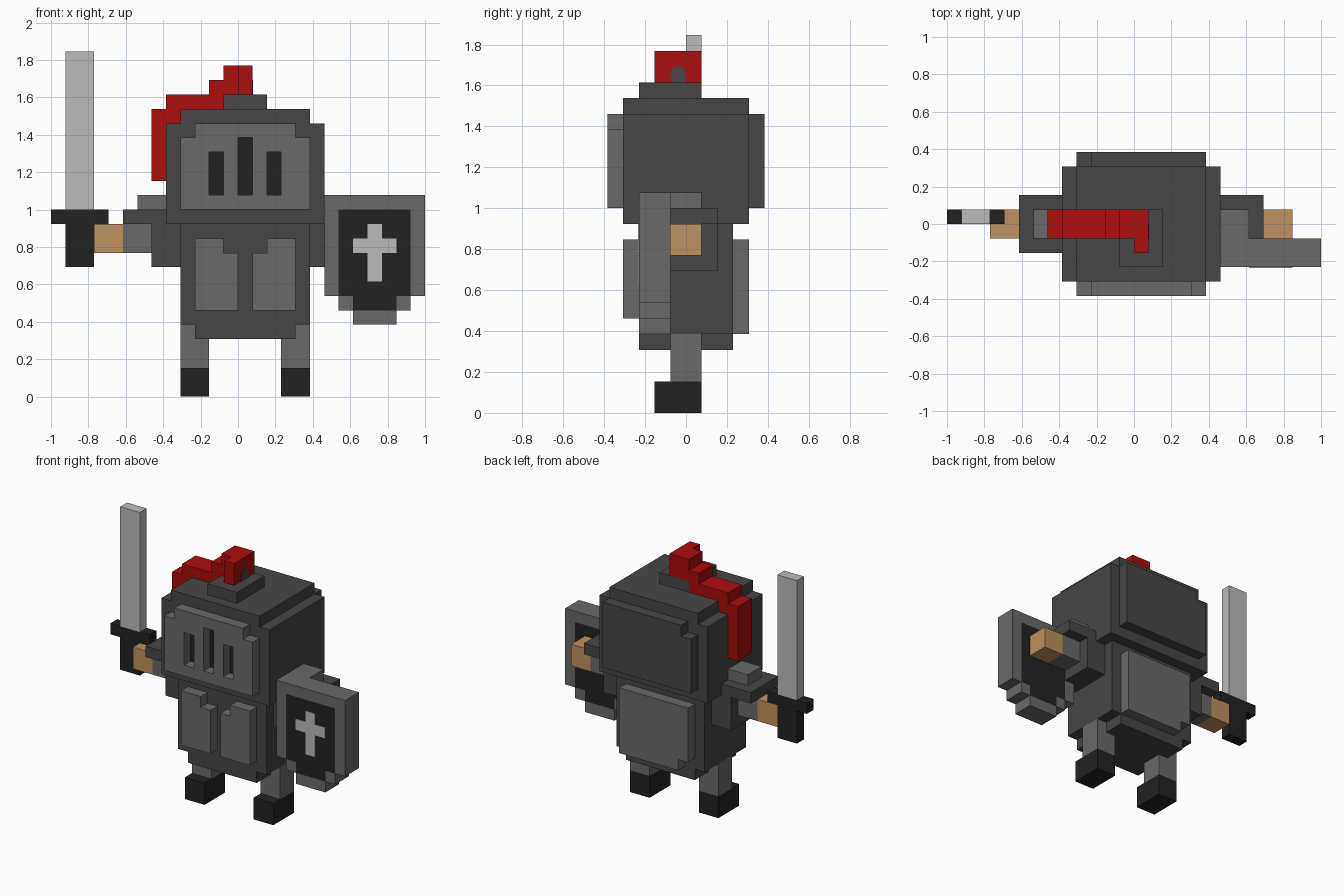
import bpy, bmesh, math
from itertools import product

old = bpy.data.objects.get("Cube")
if old:
    bpy.data.objects.remove(old)

U = 1 / 13  # one block


def material(name, r, g, b):
    m = bpy.data.materials.new(name)
    m.use_nodes = True
    m.diffuse_color = (r, g, b, 1)
    m.node_tree.nodes["Principled BSDF"].inputs["Base Color"].default_value = (r, g, b, 1)
    return m


DARK = material("dark steel", .061, .061, .061)
STEEL = material("steel", .144, .144, .144)
BLACK = material("black", .016, .016, .016)
BLADE = material("bright metal", .497, .497, .497)
RED = material("red", .413, .004, .004)
SKIN = material("skin", .509, .287, .117)


def finish(name, bm, mat):
    mesh = bpy.data.meshes.new(name)
    bm.to_mesh(mesh)
    bm.free()
    mesh.materials.append(mat)
    ob = bpy.data.objects.new(name, mesh)
    bpy.context.collection.objects.link(ob)
    return ob


def cells(boxes):
    return {c for x0, x1, y0, y1, z0, z1 in boxes
            for c in product(range(x0, x1), range(y0, y1), range(z0, z1))}


def blocks(name, mat, *boxes, cut=()):
    """Outer skin of a union of boxes (x0, x1, y0, y1, z0, z1) in block units."""
    solid = cells(boxes) - cells(cut)
    bm = bmesh.new()
    verts = {}

    def vert(p):
        if p not in verts:
            verts[p] = bm.verts.new([k * U for k in p])
        return verts[p]

    for c in solid:
        for axis in range(3):
            for side in (0, 1):
                n = list(c)
                n[axis] += side * 2 - 1
                if tuple(n) in solid:
                    continue
                loop = []
                for a, b in ((0, 0), (1, 0), (1, 1), (0, 1)):
                    p = list(c)
                    p[axis] += side
                    p[(axis + 1) % 3] += a
                    p[(axis + 2) % 3] += b
                    loop.append(vert(tuple(p)))
                bm.faces.new(loop if side else loop[::-1])
    bmesh.ops.dissolve_limit(bm, angle_limit=0.01, verts=bm.verts, edges=bm.edges)
    return finish(name, bm, mat)


def plate(name, mat, x0, x1, z0, z1, y):
    """Thin painted plate standing just in front of the plane y."""
    bm = bmesh.new()
    bmesh.ops.create_cube(bm, size=1)
    for v in bm.verts:
        v.co = (U * (x0 + x1) / 2 + v.co.x * U * (x1 - x0),
                U * y - .002 + v.co.y * .004,
                U * (z0 + z1) / 2 + v.co.z * U * (z1 - z0))
    return finish(name, bm, mat)


def mirrored(box):
    """The body is symmetric about the middle of a block, x = 0.5."""
    return (1 - box[1], 1 - box[0]) + tuple(box[2:])


# Helmet with a slotted visor and a back panel
blocks("helmet", DARK, (-5, 6, -4, 4, 12, 19), (-4, 5, -4, 4, 19, 20))
blocks("helmet_back_panel", DARK, (-4, 5, 4, 5, 13, 18), (-3, 5, 4, 5, 18, 19))
blocks("crest_base", DARK, (-1, 2, -3, 1, 20, 21))
slits = [(-2, -1, -5, -4, 14, 17), (0, 1, -5, -4, 14, 18), (2, 3, -5, -4, 14, 17)]
blocks("visor", STEEL, (-4, 5, -5, -4, 13, 18), (-3, 4, -5, -4, 18, 19), cut=slits)
for x0, x1, _, _, z0, z1 in slits:
    plate("eye_slit", BLACK, x0, x1, z0, z1, -4)

# Plume sweeping down over one side
blocks("plume", RED,
       (-6, -5, -1, 1, 15, 20), (-5, -4, -1, 1, 19, 20), (-5, -1, -1, 1, 20, 21),
       (-2, 1, -1, 1, 21, 22), (-1, 1, -1, 1, 22, 23), (0, 1, -2, -1, 21, 23))
bm = bmesh.new()
outline = [(-1, 21), (0, 21)]
outline += [(-.5 + .5 * math.cos(t * math.pi / 8), 21.5 + .5 * math.sin(t * math.pi / 8))
            for t in range(9)]
arch = bm.faces.new([bm.verts.new((U + .004, y * U, z * U)) for y, z in outline])
bmesh.ops.extrude_face_region(bm, geom=[arch])
for v in arch.verts:
    v.co.x = U
bmesh.ops.recalc_face_normals(bm, faces=bm.faces)
finish("plume_socket", bm, DARK)

# Body armour
blocks("torso", DARK, (-4, 5, -3, 3, 5, 12), (-3, 4, -3, 3, 4, 5))
blocks("back_plate", STEEL, (-3, 4, 3, 4, 6, 11), (-2, 4, 3, 4, 5, 6))

# Paired parts
for side, place in (("right", tuple), ("left", mirrored)):
    blocks(side + "_chest_plate", STEEL, place((-3, 0, -4, -3, 6, 11)),
           cut=[(-1, 2, -4, -3, 10, 11)])
    blocks(side + "_leg", STEEL, place((-4, -2, -1, 1, 2, 5)))
    blocks(side + "_boot", BLACK, place((-4, -2, -2, 1, 0, 2)))
    blocks(side + "_shoulder", DARK, place((-8, -5, -2, 2, 12, 13)),
           place((-6, -4, -2, 2, 9, 12)))
    blocks(side + "_shoulder_cap", STEEL, place((-7, -5, -1, 1, 13, 14)))
    blocks(side + "_arm", STEEL, place((-8, -6, -1, 1, 10, 12)))
    blocks(side + "_hand", SKIN, place((-10, -8, -1, 1, 10, 12)))

# Sword
blocks("sword_blade", BLADE, (-12, -10, 0, 1, 13, 24))
blocks("sword_hilt", BLACK, (-13, -9, 0, 1, 12, 13), (-12, -10, 0, 1, 9, 12))

# Shield with a black field and a pale cross
field = [(7, 12, -3, -1, 7, 13), (8, 11, -3, -1, 6, 7)]
blocks("shield_rim", STEEL, (6, 13, -3, -1, 7, 14), (7, 12, -3, -1, 6, 7),
       (8, 11, -3, -1, 5, 6), cut=field)
blocks("shield_field", BLACK, *field)
plate("cross_upright", BLADE, 9, 10, 8, 12, -3)
for x in (8, 10):
    plate("cross_arm", BLADE, x, x + 1, 10, 11, -3)
